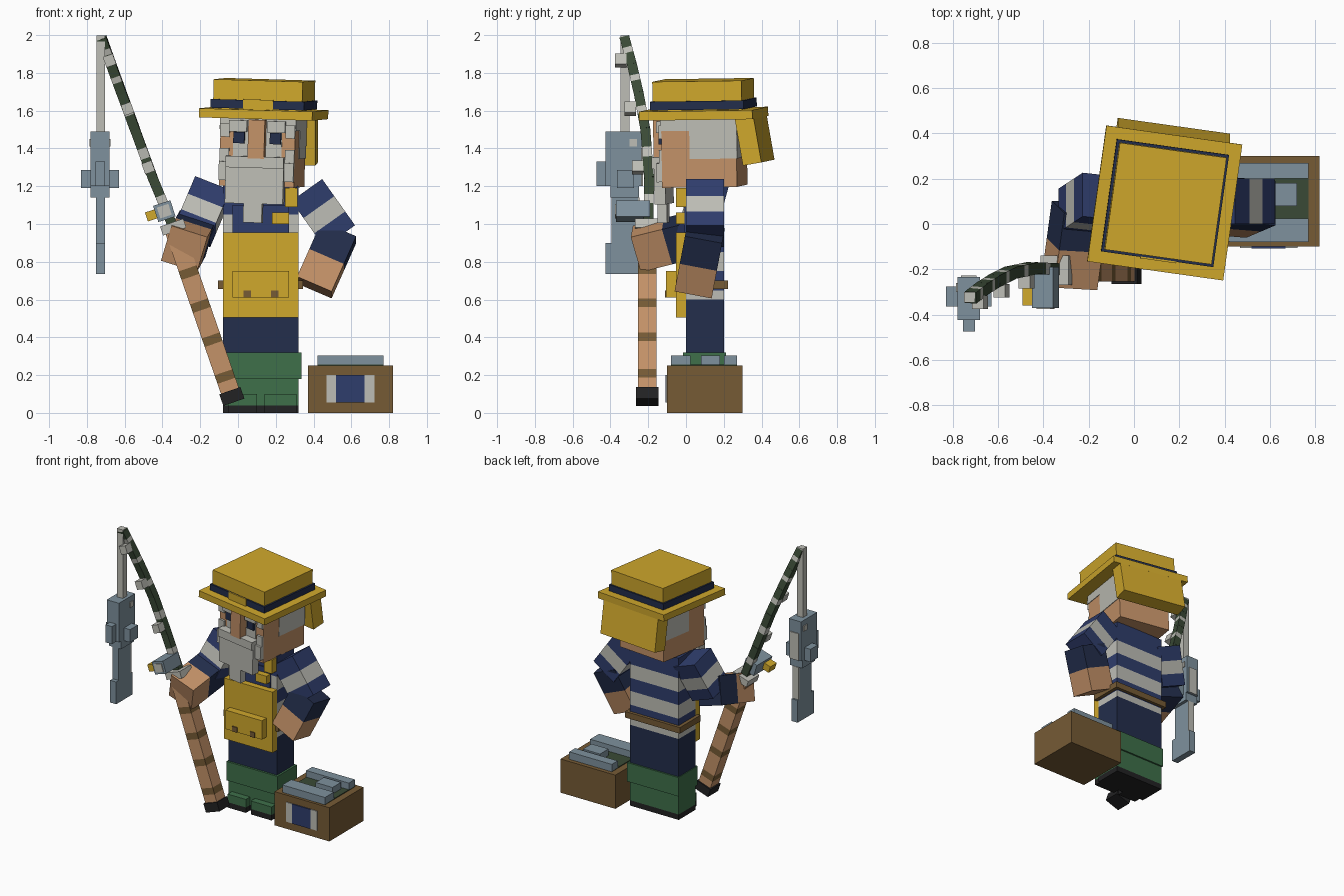
import bpy, bmesh, math
from mathutils import Vector, Matrix

if "Cube" in bpy.data.objects:
    bpy.data.objects.remove(bpy.data.objects["Cube"], do_unlink=True)


def material(name, rgb):
    lin = [((c / 255 + 0.055) / 1.055) ** 2.4 for c in rgb] + [1]
    m = bpy.data.materials.new(name)
    m.use_nodes = True
    m.diffuse_color = lin
    m.node_tree.nodes["Principled BSDF"].inputs["Base Color"].default_value = lin
    return m


YELLOW = material("yellow", (208, 168, 44))
NAVY = material("shirt navy", (47, 61, 108))
DARK = material("trouser navy", (35, 46, 76))
GREY = material("pale grey", (190, 190, 182))
SKIN = material("tan skin", (196, 146, 104))
BROWN = material("brown", (118, 91, 53))
GREEN = material("boot green", (62, 112, 74))
ROD = material("rod green", (58, 74, 54))
SLATE = material("slate blue", (126, 145, 157))
BLACK = material("black", (34, 34, 35))


def banded(name, p, q, w, d, bands, hint=(1, 0, 0)):
    """Square bar from p to q; bands = [(end fraction, material), ...]"""
    p, q = Vector(p), Vector(q)
    az = (q - p).normalized()
    ax = Vector(hint)
    ax = (ax - az * ax.dot(az)).normalized()
    ay = az.cross(ax)
    bm = bmesh.new()
    mats = []

    def ring(t):
        c = p.lerp(q, t)
        return [bm.verts.new(c + ax * sx * w / 2 + ay * sy * d / 2)
                for sx, sy in ((-1, -1), (1, -1), (1, 1), (-1, 1))]

    prev = ring(0)
    caps = [bm.faces.new(prev)]
    for t, m in bands:
        if m not in mats:
            mats.append(m)
        cur = ring(t)
        for i in range(4):
            j = (i + 1) % 4
            f = bm.faces.new((prev[i], prev[j], cur[j], cur[i]))
            f.material_index = mats.index(m)
        prev = cur
    caps.append(bm.faces.new(prev))
    caps[1].material_index = mats.index(bands[-1][1])
    bmesh.ops.recalc_face_normals(bm, faces=bm.faces)
    me = bpy.data.meshes.new(name)
    bm.to_mesh(me)
    bm.free()
    for m in mats:
        me.materials.append(m)
    ob = bpy.data.objects.new(name, me)
    bpy.context.collection.objects.link(ob)
    return ob


def box(name, x, y, z, mat, matrix=None):
    cx, cy = sum(x) / 2, sum(y) / 2
    ob = banded(name, (cx, cy, z[0]), (cx, cy, z[1]), x[1] - x[0], y[1] - y[0], [(1, mat)])
    if matrix:
        ob.data.transform(matrix)
    return ob


# Legs and boots
box("trousers", (-.08, .32), (0, .2), (.18, .6), DARK)
box("boots", (-.08, .32), (0, .2), (.04, .19), GREEN)
box("boot_cuffs", (-.085, .335), (-.015, .212), (.18, .32), GREEN)
box("soles", (-.08, .32), (0, .2), (0, .04), BLACK)
for side, x0, x1 in (("right", -.05, .10), ("left", .14, .31)):
    box(side + "_toe", (x0, x1), (-.05, 0), (.04, .10), GREEN)
    box(side + "_toe_sole", (x0, x1), (-.05, 0), (0, .04), BLACK)

# Striped torso and belt
banded("torso", (.12, .1, .6), (.12, .1, 1.2), .4, .2,
       [(.08, GREY), (.25, NAVY), (.42, GREY), (.58, NAVY), (.75, GREY), (1, NAVY)])
box("belt", (-.105, .345), (-.02, .222), (.655, .70), BROWN)

# Apron with bib, strap and pocket
box("apron", (-.08, .32), (-.052, 0), (.505, .955), YELLOW)
box("bib_cloth", (-.03, .27), (-.008, 0), (.955, 1.10), NAVY)
box("apron_strap", (.25, .315), (-.052, 0), (1.09, 1.19), YELLOW)
box("apron_clasp", (.18, .27), (-.052, 0), (1.0, 1.06), YELLOW)
box("pocket", (-.03, .27), (-.105, -.05), (.61, .75), YELLOW)
for i, x in enumerate((.03, .175)):
    box(f"pocket_peg_{i}", (x, x + .04), (-.112, -.104), (.61, .648), BROWN)

# Arms
sleeve = [(.37, NAVY), (.70, GREY), (1, NAVY)]
forearm = [(.5, DARK), (1, SKIN)]
banded("left_upper_arm", (.364, .1, 1.18), (.538, .1, .935), .2, .2, sleeve)
banded("left_forearm", (.534, .1, .956), (.404, .045, .664), .2, .2, forearm)
banded("right_upper_arm", (-.134, .12, 1.19), (-.24, .05, .94), .2, .2, sleeve)
banded("right_forearm", (-.24, .07, .95), (-.285, -.26, .868), .2, .2, forearm, (1, 0, -.3))

# Head, turned and slightly tilted; local z is measured from the neck
HEAD = Matrix.Translation((.125, .1, 1.2)) @ Matrix.Rotation(math.radians(-8), 4, 'Z') \
    @ Matrix.Rotation(math.radians(1.7), 4, 'Y') @ Matrix.Rotation(math.radians(.8), 4, 'X')


def hbox(name, x, y, z, mat, extra=None):
    return box(name, x, y, z, mat, HEAD @ extra if extra else HEAD)


hbox("head", (-.2, .2), (-.2, .2), (0, .37), SKIN)
hbox("hair", (-.204, .204), (-.05, .204), (.15, .31), GREY)
hbox("hair_top", (-.204, .204), (-.204, .204), (.30, .365), GREY)
hbox("face_whiskers", (-.13, .13), (-.205, -.2), (.12, .30), GREY)
hbox("nose", (-.043, .045), (-.265, -.2), (.15, .355), SKIN)
hbox("moustache", (-.16, .15), (-.262, -.2), (.10, .16), GREY)
hbox("beard_sides", (-.2, .2), (-.23, -.2), (.03, .13), GREY)
hbox("beard", (-.16, .15), (-.25, -.19), (-.09, .10), GREY)
hbox("beard_tip", (-.06, .04), (-.25, -.2), (-.19, -.09), GREY)
for side, s in (("right", -1), ("left", 1)):
    def mx(a, b):
        return tuple(sorted((s * a, s * b)))
    hbox(side + "_eye", mx(.068, .127), (-.225, -.2), (.228, .288), DARK)
    hbox(side + "_eyebrow", mx(.055, .15), (-.235, -.2), (.29, .35), GREY)
    hbox(side + "_sideburn", mx(.15, .2), (-.215, -.2), (.26, .33), GREY)
    hbox(side + "_whisker", mx(.15, .2), (-.215, -.2), (.13, .20), GREY)

# Rain hat
hbox("hat_brim", (-.303, .303), (-.303, .303), (.36, .408), YELLOW)
hbox("hat_crown", (-.238, .238), (-.238, .238), (.40, .563), YELLOW)
hbox("hat_band", (-.25, .25), (-.25, .25), (.412, .458), DARK)
hbox("hat_band_gap", (-.075, .085), (-.256, -.248), (.408, .462), YELLOW)
FLAP = Matrix.Translation((0, .2, .37)) @ Matrix.Rotation(math.radians(9), 4, 'X')
hbox("hat_neck_flap", (-.25, .25), (0, .1), (-.26, 0), YELLOW, FLAP)

# Fishing rod handle
butt, grip = Vector((-.03, -.205, .08)), Vector((-.335, -.205, .96))
rings = []
for z in (.19, .385, .565, .74):
    rings += [((z - .10) / .88, SKIN), ((z - .055) / .88, BROWN)]
banded("rod_handle", butt, grip, .1, .1, rings + [(1, SKIN)])
axis = (grip - butt).normalized()
banded("rod_butt", butt - axis * .025, butt + axis * .04, .118, .12, [(1, BLACK)])
banded("rod_ferrule", grip, grip + axis * .05, .13, .13, [(1, GREY)])

# Bent rod blank with pale bindings
path = [(-.35, -.2, 1.0), (-.45, -.195, 1.24), (-.545, -.215, 1.5),
        (-.615, -.25, 1.69), (-.67, -.285, 1.84), (-.722, -.325, 1.985)]
for i, (a, b) in enumerate(zip(path, path[1:])):
    banded(f"rod_blank_{i}", a, b, .052, .052,
           [(.42, ROD), (.62, GREY), (1, ROD)])
for i, c in enumerate(((-.475, -.255, 1.3), (-.585, -.295, 1.61), (-.68, -.345, 1.865))):
    banded(f"rod_guide_{i}", (c[0] + .01, c[1], c[2] - .028), (c[0] - .01, c[1], c[2] + .028),
           .055, .06, [(1, GREY)])

# Reel
REEL = Matrix.Translation((-.39, -.28, 1.068)) @ Matrix.Rotation(math.radians(-18), 4, 'Y')
box("reel", (-.048, .048), (-.09, .09), (-.045, .045), SLATE, REEL)
box("reel_cap", (-.032, .032), (-.096, -.09), (-.03, .03), GREY, REEL)
box("reel_knob", (-.10, -.048), (-.08, -.005), (-.025, .025), YELLOW, REEL)

# Line and hanging fish
box("line", (-.75, -.703), (-.347, -.3), (1.48, 1.998), GREY)
box("fish_body", (-.78, -.68), (-.425, -.235), (1.2, 1.49), SLATE)
box("fish_rear", (-.78, -.68), (-.40, -.25), (1.14, 1.2), SLATE)
box("fish_side_fins", (-.83, -.63), (-.365, -.275), (1.19, 1.285), SLATE)
box("fish_back_fin", (-.755, -.703), (-.475, -.42), (1.2, 1.33), SLATE)
box("fish_tail", (-.752, -.703), (-.395, -.255), (.9, 1.15), SLATE)
box("fish_tail_fin", (-.752, -.703), (-.425, -.235), (.735, .9), SLATE)
box("fish_belly", (-.765, -.695), (-.237, -.228), (1.2, 1.4), GREY)
box("fish_tail_belly", (-.752, -.703), (-.256, -.247), (.9, 1.14), GREY)
for side, x in (("right", -.786), ("left", -.68)):
    box(f"fish_{side}_eye", (x, x + .006), (-.30, -.26), (1.41, 1.45), GREY)

# Crate with label and catch
box("crate", (.37, .82), (-.1, .3), (0, .25), BROWN)
box("crate_label", (.52, .67), (-.108, -.1), (.055, .2), NAVY)
for i, x in enumerate((.468, .67)):
    box(f"label_edge_{i}", (x, x + .052), (-.106, -.1), (.055, .2), GREY)
box("crate_lining", (.42, .77), (-.08, .27), (.25, .256), ROD)
for i, (x, y) in enumerate((((.42, .77), (.2, .27)), ((.58, .72), (.08, .18)),
                            ((.42, .77), (-.08, .025)))):
    box(f"catch_{i}", x, y, (.25, .305), SLATE)
